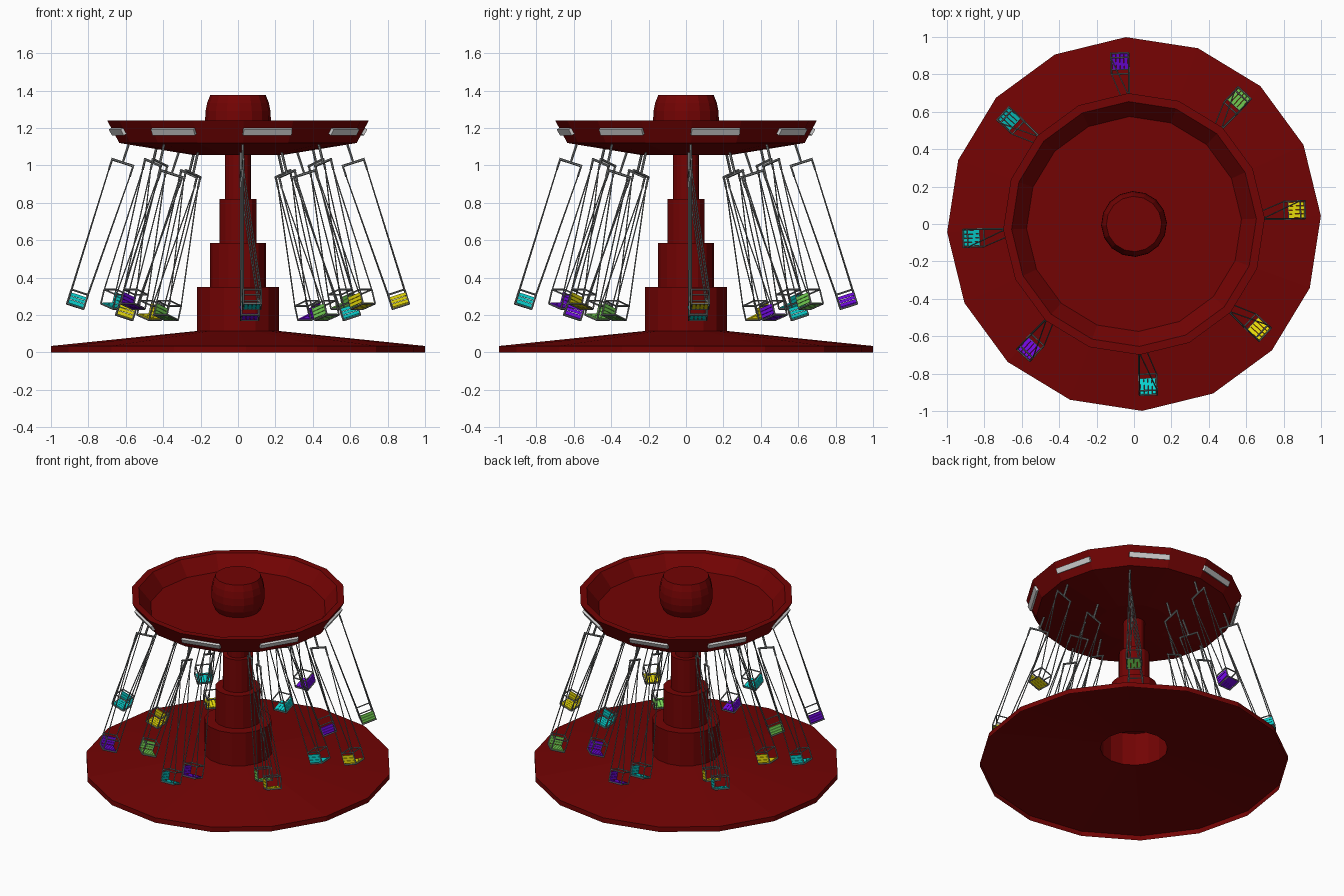
import bpy, bmesh, math
from mathutils import Matrix, Vector

if "Cube" in bpy.data.objects:
    bpy.data.objects.remove(bpy.data.objects["Cube"])

TWIST = math.radians(2.5)      # the whole ride is turned slightly
SIDES = 16


def material(name, rgb):
    m = bpy.data.materials.new(name)
    m.diffuse_color = (*rgb, 1)
    m.use_nodes = True
    m.node_tree.nodes["Principled BSDF"].inputs["Base Color"].default_value = m.diffuse_color
    return m


RED = material("dark red", (0.17, 0.001, 0.001))
LIGHT = material("light grey", (0.65, 0.65, 0.65))
STEEL = material("steel grey", (0.21, 0.22, 0.22))
COLOURS = {
    "y": material("yellow", (0.80, 0.70, 0.003)),
    "p": material("purple", (0.20, 0.003, 0.90)),
    "g": material("green", (0.20, 0.72, 0.10)),
    "c": material("cyan", (0.003, 0.64, 0.62)),
}


def add_mesh(name, bm, mat):
    bmesh.ops.recalc_face_normals(bm, faces=bm.faces)
    me = bpy.data.meshes.new(name)
    bm.to_mesh(me)
    bm.free()
    me.materials.append(mat)
    return me


def place(name, me, matrix=Matrix()):
    ob = bpy.data.objects.new(name, me)
    ob.matrix_world = matrix
    bpy.context.collection.objects.link(ob)
    return ob


def lathe(name, profile, mat):
    """Turn an (r, z) profile into a low-poly round part."""
    bm = bmesh.new()
    rings = []
    for r, z in profile:
        n = 1 if r == 0 else SIDES
        rings.append([bm.verts.new((r * math.cos(TWIST + i * math.tau / SIDES),
                                    r * math.sin(TWIST + i * math.tau / SIDES), z))
                      for i in range(n)])
    for a, b in zip(rings, rings[1:]):
        for i in range(SIDES):
            j = (i + 1) % SIDES
            vs = [a[i % len(a)], a[j % len(a)], b[j % len(b)], b[i % len(b)]]
            bm.faces.new(list(dict.fromkeys(vs)))
    return place(name, add_mesh(name, bm, mat))


def box(bm, lo, hi):
    lo, hi = Vector(lo), Vector(hi)
    m = Matrix.Translation((lo + hi) / 2) @ Matrix.Diagonal((*(hi - lo), 1))
    bmesh.ops.create_cube(bm, size=1, matrix=m)


def rod(bm, a, b, r):
    a, b = Vector(a), Vector(b)
    d = b - a
    m = Matrix.Translation((a + b) / 2) @ d.to_track_quat('Z', 'Y').to_matrix().to_4x4()
    bmesh.ops.create_cone(bm, cap_ends=True, segments=6, radius1=r, radius2=r,
                          depth=d.length, matrix=m)


# Hollow base and stepped column as one open shell, canopy dish and top knob
lathe("base_and_column", [(1, 0), (1, 0.035), (0.22, 0.115), (0.22, 0.35), (0.15, 0.35),
                          (0.15, 0.585), (0.10, 0.585), (0.10, 0.82), (0.07, 0.82),
                          (0.07, 1.06)], RED)
lathe("canopy", [(0, 1.055), (0.235, 1.055), (0.635, 1.12), (0.70, 1.24),
                 (0.655, 1.24), (0.575, 1.145), (0, 1.145)], RED)
lathe("top_knob", [(0, 1.145), (0.148, 1.145), (0.168, 1.19), (0.176, 1.24),
                   (0.174, 1.29), (0.165, 1.335), (0.148, 1.378), (0, 1.378)], RED)

# Light panels on every second canopy side
bm = bmesh.new()
box(bm, (-0.016, -0.133, -0.018), (0.016, 0.133, 0.018))
panel = add_mesh("light_panel", bm, LIGHT)
slope = math.atan2(0.064, 0.12)
for k in range(8):
    turn = Matrix.Rotation(TWIST + math.pi / SIDES + k * math.tau / 8, 4, 'Z')
    place(f"light_panel_{k}", panel,
          turn @ Matrix.Translation((0.656, 0, 1.184)) @ Matrix.Rotation(slope, 4, 'Y'))

# Swing frame: x is radial, y along the ride direction, origin at the crossbar
BACK, FRONT, HALF, TOP, BOTTOM = -0.010, 0.085, 0.046, -0.73, -0.81
MID = 0.006                    # the seat hangs slightly further out
bm = bmesh.new()
rod(bm, (0, 0, 0), (0, 0, 0.125), 0.007)
rod(bm, (-0.064, 0, 0), (0.064, 0, 0), 0.007)
for s in (-1, 1):
    x = MID + s * HALF
    rod(bm, (s * 0.059, 0, 0), (s * 0.059, 0, -0.06), 0.006)
    for y in (BACK, FRONT):
        rod(bm, (s * 0.059, 0, -0.06), (x, y, TOP), 0.0035)
        rod(bm, (x, y, TOP), (x, y, BOTTOM), 0.0045)
    for z in (TOP, BOTTOM):
        rod(bm, (x, BACK, z), (x, FRONT, z), 0.0045)
for y in (BACK, FRONT):
    for z in (TOP, BOTTOM):
        rod(bm, (MID - HALF, y, z), (MID + HALF, y, z), 0.0045)
frame = add_mesh("swing_frame", bm, STEEL)

# Seat and backrest of cross slats, one mesh per colour
seats = {}
for key, mat in COLOURS.items():
    bm = bmesh.new()
    x0, x1 = MID - HALF + 0.003, MID + HALF - 0.003
    w = (FRONT - BACK - 0.010) / 4
    for i in range(4):
        y = BACK + 0.005 + i * w
        box(bm, (x0, y + 0.001, BOTTOM), (x1, y + w - 0.001, BOTTOM + 0.009))
    h = (TOP - 0.014 - BOTTOM - 0.009) / 3
    for i in range(3):
        z = BOTTOM + 0.009 + i * h
        box(bm, (x0, BACK - 0.004, z + 0.001), (x1, BACK + 0.005, z + h - 0.001))
    seats[key] = add_mesh("seat", bm, mat)

# Two rings of eight swings, flung outward
for ring, r, z, colours in (("outer", 0.617, 1.015, "ygpccpcy"),
                            ("inner", 0.355, 0.955, "cpcyygpg")):
    for k, c in enumerate(colours):
        m = (Matrix.Rotation(TWIST + k * math.tau / 8, 4, 'Z')
             @ Matrix.Translation((r, 0, z))
             @ Matrix.Rotation(math.radians(-18), 4, 'Y'))
        place(f"{ring}_swing_frame_{k}", frame, m)
        place(f"{ring}_seat_{k}", seats[c], m)
